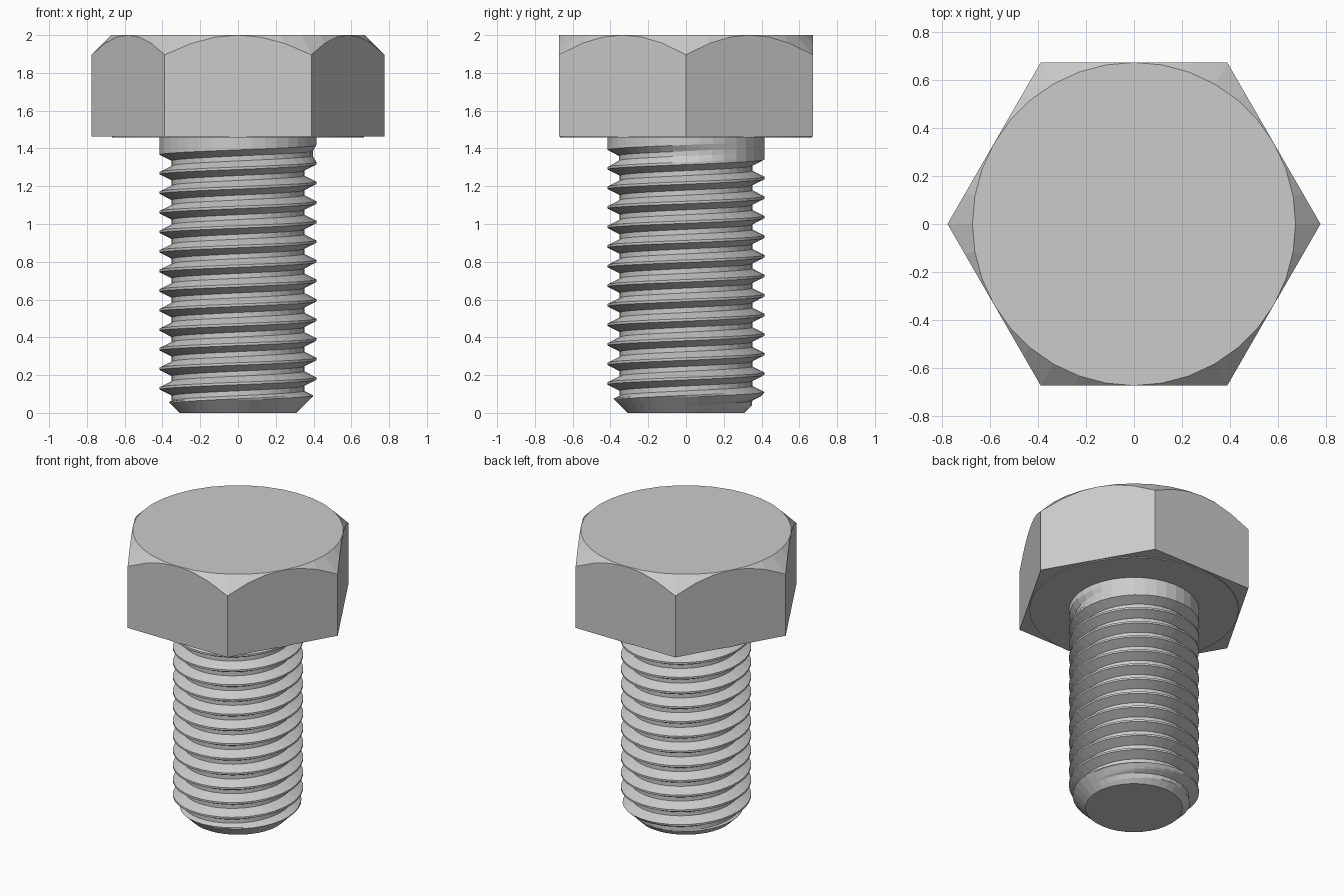
import bpy
import bmesh
from math import cos, sin, pi, tau

if "Cube" in bpy.data.objects:
    bpy.data.objects.remove(bpy.data.objects["Cube"], do_unlink=True)

SEGMENTS = 36
FLAT = 0.672            # half the width across the flats of the head
HEAD_BOTTOM, TOP = 1.463, 2.0
CREST, ROOT = 0.415, 0.351
PITCH, START = 0.1036, 0.078
TIP = 0.31              # radius of the bevelled end

steel = bpy.data.materials.new("grey steel")
steel.use_nodes = True
steel.diffuse_color = (0.6, 0.6, 0.6, 1)
steel.node_tree.nodes["Principled BSDF"].inputs["Base Color"].default_value = (0.6, 0.6, 0.6, 1)


def clamp(value, low, high):
    return max(low, min(high, value))


def skin(name, rows):
    """Join rows of points with quads, weld them and cap the open ends."""
    bm = bmesh.new()
    grid = [[bm.verts.new(p) for p in row] for row in rows]
    for low, high in zip(grid, grid[1:]):
        for i in range(len(low) - 1):
            bm.faces.new((low[i], low[i + 1], high[i + 1], high[i]))
    bmesh.ops.remove_doubles(bm, verts=bm.verts, dist=0.0002)
    bmesh.ops.holes_fill(bm, edges=[e for e in bm.edges if e.is_boundary], sides=0)
    bmesh.ops.recalc_face_normals(bm, faces=bm.faces)
    mesh = bpy.data.meshes.new(name)
    bm.to_mesh(mesh)
    bm.free()
    mesh.materials.append(steel)
    obj = bpy.data.objects.new(name, mesh)
    bpy.context.collection.objects.link(obj)
    return obj


def ring(radius, height):
    """Closed row; radius and height are functions of the angle."""
    angles = [tau * i / SEGMENTS for i in range(SEGMENTS + 1)]
    return [(radius(a) * cos(a), radius(a) * sin(a), height(a)) for a in angles]


def hexagon(a):
    return FLAT / cos(a % (pi / 3) - pi / 6)


# Hexagonal head, its top corners cut by a 45 degree cone
skin("hex_head", [
    ring(hexagon, lambda a: HEAD_BOTTOM),
    ring(hexagon, lambda a: TOP - (hexagon(a) - FLAT)),
    ring(lambda a: FLAT, lambda a: TOP),
])

# Thin round bearing face under the head
skin("washer_face", [ring(lambda a: FLAT - 0.004, lambda a, z=z: z)
                     for z in (HEAD_BOTTOM - 0.006, HEAD_BOTTOM + 0.003)])

# Threaded shank: groove depth along one pitch, measured from crest to crest
flank = [(1 / 16 + 5 / 16 * i / 4, i / 4) for i in range(5)]
groove = flank + [(1 - t, d) for t, d in reversed(flank)]


def thread_row(turn, offset, depth):
    row = []
    for i in range(SEGMENTS + 1):
        a = tau * i / SEGMENTS
        climb = START + PITCH * (turn + i / SEGMENTS)
        z = clamp(climb + PITCH * offset, 0, HEAD_BOTTOM + 0.005)
        # The groove runs out to the plain shank near the head
        fade = clamp((1.385 - climb - PITCH / 2) / 0.04, 0, 1)
        r = min(CREST - (CREST - ROOT) * depth * fade, TIP + z)
        row.append((r * cos(a), r * sin(a), z))
    return row


skin("threaded_shank", [thread_row(turn, t, d) for turn in range(-2, 16) for t, d in groove])
